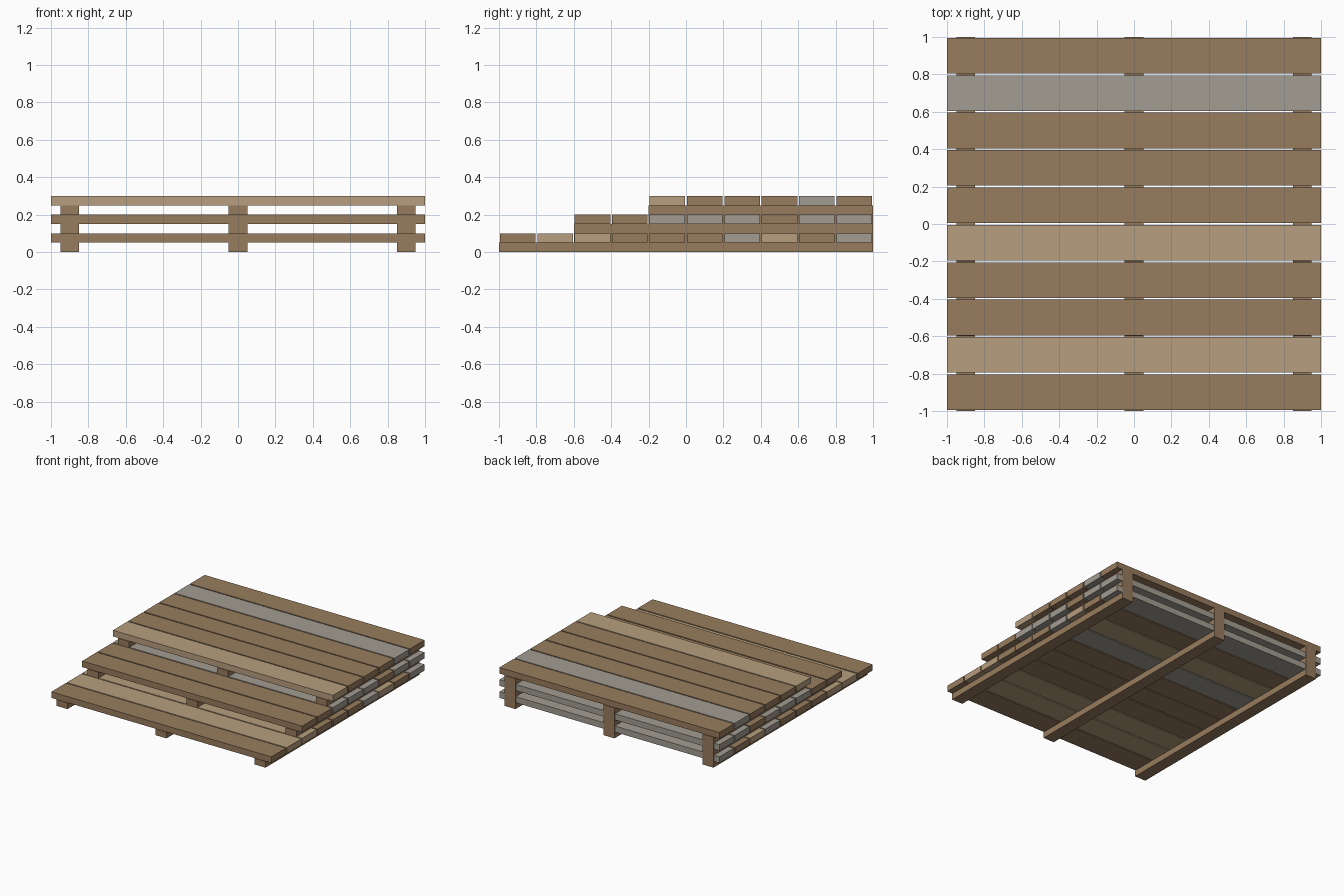
import bpy

cube = bpy.data.objects.get("Cube")
if cube:
    bpy.data.objects.remove(cube, do_unlink=True)


def make_material(name, color):
    mat = bpy.data.materials.new(name)
    mat.use_nodes = True
    mat.diffuse_color = color
    mat.node_tree.nodes["Principled BSDF"].inputs["Base Color"].default_value = color
    return mat


WOODS = {
    "b": make_material("brown_wood", (0.314, 0.202, 0.112, 1)),
    "l": make_material("light_wood", (0.468, 0.342, 0.209, 1)),
    "g": make_material("grey_wood", (0.366, 0.337, 0.287, 1)),
}


def box(name, low, high, mat):
    """Box between two opposite corners."""
    bpy.ops.mesh.primitive_cube_add(size=1)
    obj = bpy.context.object
    obj.name = name
    size = [h - l for l, h in zip(low, high)]
    centre = [(h + l) / 2 for l, h in zip(low, high)]
    for v in obj.data.vertices:
        v.co = [c * s for c, s in zip(v.co, size)]
    obj.location = centre
    obj.data.materials.append(mat)
    return obj


PITCH = 0.2      # spacing of the planks
GAP = 0.005      # half the gap between planks
THICK = 0.05     # thickness of planks and joists

# Plank woods of each stepped tier, listed from front to back
TIERS = ["bllbbbglbg", "bbgggbgg", "lbbbgb"]

for tier, woods in enumerate(TIERS):
    front = 1 - PITCH * len(woods)
    deck = tier * 2 * THICK + THICK

    # Joists running front to back; upper ones are notched over the tier below
    bottom = max(0, deck - 2 * THICK)
    for side, x in (("right", -0.9), ("middle", 0), ("left", 0.9)):
        box(f"tier_{tier + 1}_{side}_joist", (x - 0.05, front, bottom),
            (x + 0.05, 1, deck), WOODS["b"])

    # Deck planks running side to side
    for i, wood in enumerate(woods):
        y = front + i * PITCH
        box(f"tier_{tier + 1}_plank_{i + 1}", (-1, y + GAP, deck),
            (1, y + PITCH - GAP, deck + THICK), WOODS[wood])
